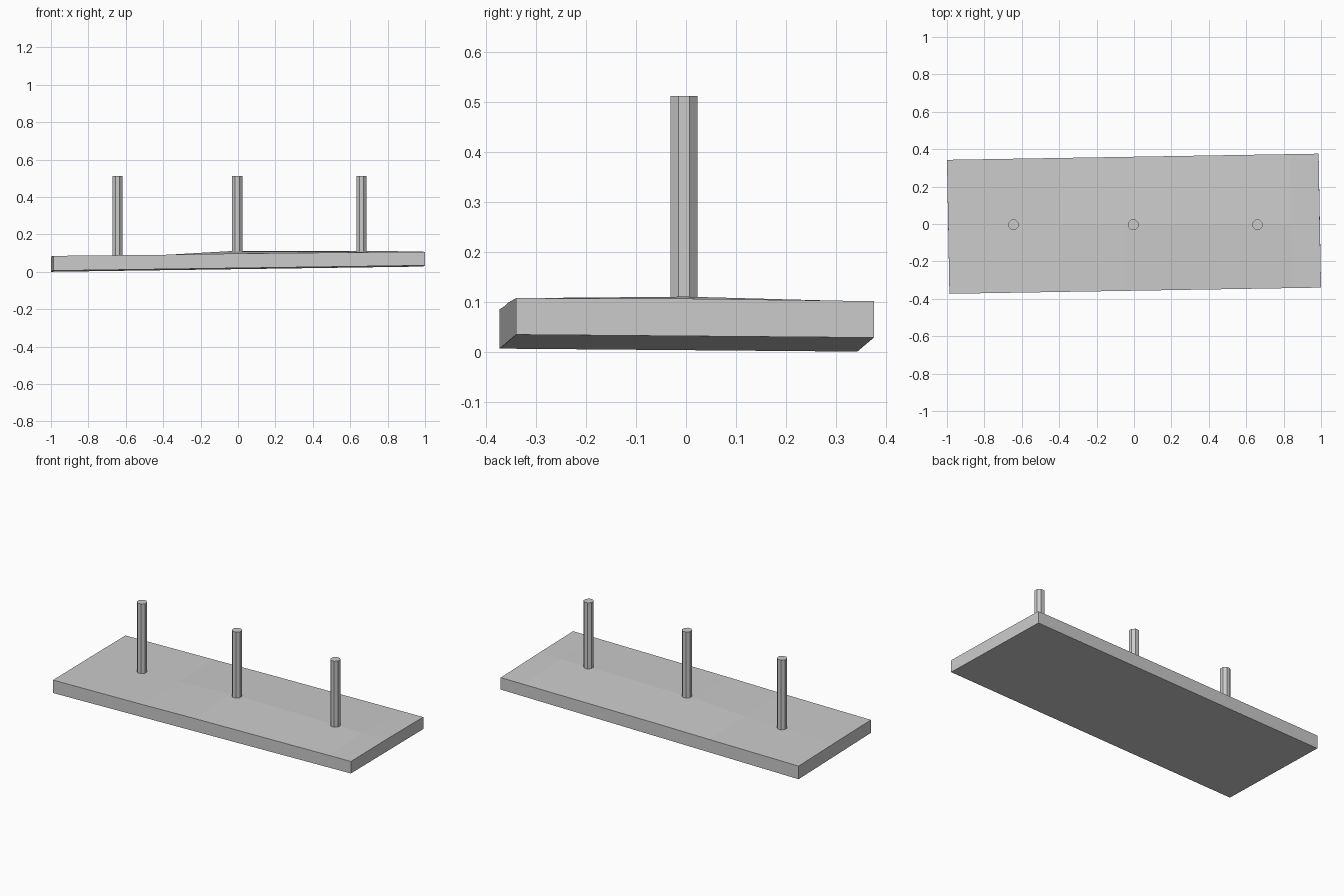
import bpy, bmesh, math

cube = bpy.data.objects.get("Cube")
if cube:
    bpy.data.objects.remove(cube)

grey = bpy.data.materials.new("light grey")
grey.use_nodes = True
colour = (0.6, 0.6, 0.6, 1)
grey.diffuse_color = colour
grey.node_tree.nodes["Principled BSDF"].inputs["Base Color"].default_value = colour


def finish(name, bm):
    bmesh.ops.recalc_face_normals(bm, faces=bm.faces[:])
    mesh = bpy.data.meshes.new(name)
    bm.to_mesh(mesh)
    bm.free()
    mesh.materials.append(grey)
    obj = bpy.data.objects.new(name, mesh)
    bpy.context.collection.objects.link(obj)
    return obj


def lerp(a, b, t):
    return a + (b - a) * t


# Slightly skewed, tilted slab: cross-sections of front, middle and back heights
sections = [  # x, top front, top middle, top back
    (-1.0, 0.085, 0.083, 0.08),
    (-0.4, 0.091, 0.09, 0.087),
    (-0.05, 0.097, 0.11, 0.092),
    (0.85, 0.106, 0.11, 0.1),
    (1.0, 0.107, 0.106, 0.101),
]
bm = bmesh.new()
rings = []
for x, front, middle, back in sections:
    t = (x + 1) / 2
    front_x, back_x = lerp(-0.987, 1, t), lerp(-1, 0.987, t)
    front_y, back_y = lerp(-0.373, -0.34, t), lerp(0.343, 0.376, t)
    low = lerp(0.006, 0.034, t)
    points = [
        (front_x, front_y, low),
        (back_x, back_y, low - 0.006),
        (back_x, back_y, back),
        ((front_x + back_x) / 2, 0, middle),
        (front_x, front_y, front),
    ]
    rings.append([bm.verts.new(p) for p in points])
for a, b in zip(rings, rings[1:]):
    for i in range(len(a)):
        j = (i + 1) % len(a)
        bm.faces.new((a[i], a[j], b[j], b[i]))
bm.faces.new(rings[0])
bm.faces.new(rings[-1])
finish("base_slab", bm)

# Three upright octagonal pegs, seated just inside the slab
peg_bottom, peg_top = 0.06, 0.512
for name, x, y in (("right_peg", -0.645, -0.004),
                   ("middle_peg", -0.004, -0.004),
                   ("left_peg", 0.66, -0.004)):
    bm = bmesh.new()
    bmesh.ops.create_cone(bm, cap_ends=True, segments=8, radius1=0.029,
                          radius2=0.029, depth=peg_top - peg_bottom)
    peg = finish(name, bm)
    peg.location = (x, y, (peg_bottom + peg_top) / 2)
    peg.rotation_euler.z = math.pi / 8
